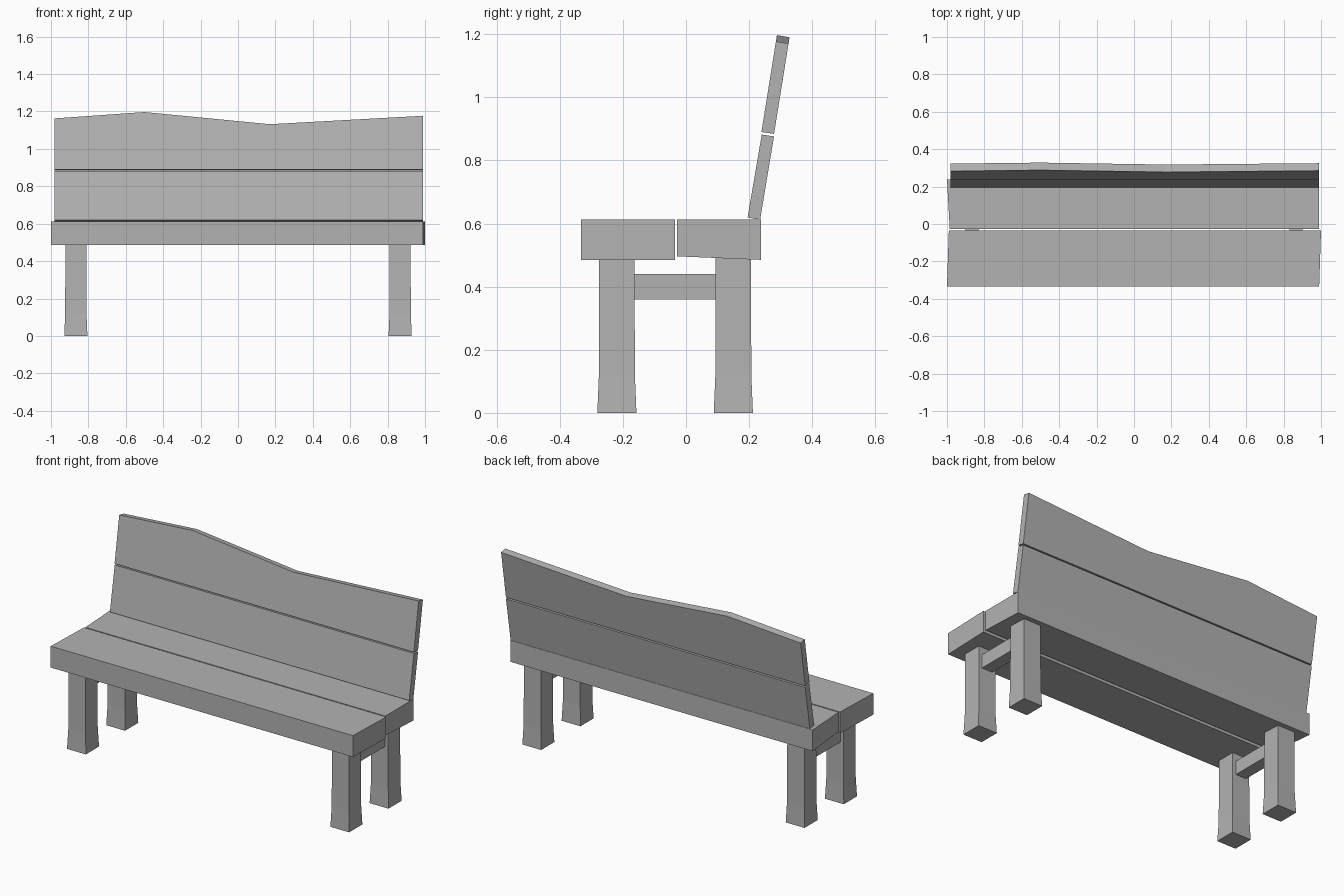
import bpy
import bmesh

cube = bpy.data.objects.get("Cube")
if cube:
    bpy.data.objects.remove(cube, do_unlink=True)

grey = bpy.data.materials.new("plain_grey")
grey.use_nodes = True
colour = (0.45, 0.45, 0.45, 1)
grey.diffuse_color = colour
grey.node_tree.nodes["Principled BSDF"].inputs["Base Color"].default_value = colour


def loft(name, rings):
    """Join matching rings of points into a closed solid."""
    bm = bmesh.new()
    loops = [[bm.verts.new(p) for p in ring] for ring in rings]
    n = len(loops[0])
    for a, b in zip(loops, loops[1:]):
        for i in range(n):
            j = (i + 1) % n
            bm.faces.new((a[i], a[j], b[j], b[i]))
    bm.faces.new(loops[0])
    bm.faces.new(loops[-1])
    bmesh.ops.recalc_face_normals(bm, faces=bm.faces)
    mesh = bpy.data.meshes.new(name)
    bm.to_mesh(mesh)
    bm.free()
    mesh.materials.append(grey)
    obj = bpy.data.objects.new(name, mesh)
    bpy.context.collection.objects.link(obj)
    return obj


def plank(name, profile, left_ends, right_ends):
    """Long board from a y-z profile with an x position for each corner."""
    loft(name, [[(x, y, z) for x, (y, z) in zip(ends, profile)]
                for ends in (left_ends, right_ends)])


def rect(cx, cy, z, half):
    return [(cx + sx * half, cy + sy * half, z)
            for sx, sy in ((-1, -1), (1, -1), (1, 1), (-1, 1))]


# Seat boards, with slightly skewed ends
plank("front_seat_board",
      [(-0.333, 0.485), (-0.035, 0.485), (-0.035, 0.612), (-0.333, 0.612)],
      (-1.0, -0.99, -0.99, -1.0), (0.99, 1.0, 1.0, 0.99))
plank("rear_seat_board",
      [(-0.028, 0.496), (0.237, 0.485), (0.237, 0.612), (-0.028, 0.612)],
      (-0.985, -1.0, -1.0, -0.985), (0.99,) * 4)

# Lower backrest board, leaning back
plank("lower_back_board",
      [(0.195, 0.619), (0.235, 0.612), (0.279, 0.876), (0.240, 0.882)],
      (-0.98,) * 4, (0.99,) * 4)

# Upper backrest board with a wavy top edge
rings = []
for x, top in ((-0.98, 1.163), (-0.5, 1.197), (0.17, 1.132), (0.99, 1.177)):
    y = 0.239 + (top - 0.89) * 0.16
    rings.append([(x, 0.239, 0.89), (x, 0.279, 0.884),
                  (x, y + 0.04, top - 0.007), (x, y, top)])
loft("upper_back_board", rings)

# Legs flaring at the feet, and a stretcher on each side
for side, sx in (("left", 1), ("right", -1)):
    for place, cy in (("front", -0.219), ("rear", 0.15)):
        cx = sx * 0.867
        loft(f"{place}_{side}_leg",
             [rect(cx, cy, z, half) for z, half in
              ((0, 0.062), (0.12, 0.057), (0.49, 0.056))])
    x0, x1 = sx * 0.832, sx * 0.902
    plank(f"{side}_stretcher",
          [(-0.165, 0.36), (0.098, 0.36), (0.098, 0.44), (-0.165, 0.44)],
          (x0,) * 4, (x1,) * 4)
